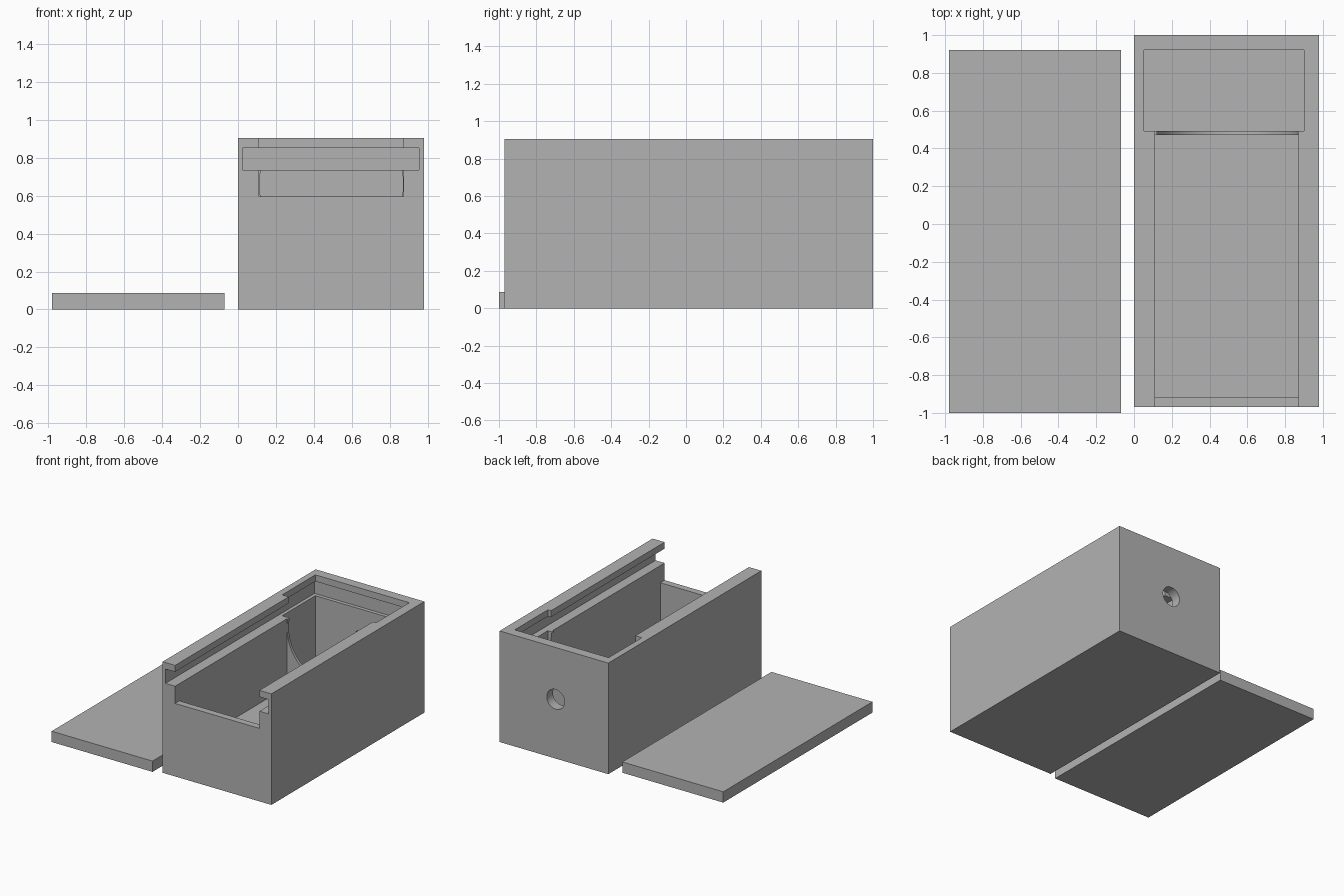
import bpy
import math

if "Cube" in bpy.data.objects:
    bpy.data.objects.remove(bpy.data.objects["Cube"], do_unlink=True)

grey = bpy.data.materials.new("plain grey")
grey.use_nodes = True
grey.diffuse_color = (0.45, 0.45, 0.45, 1)
grey.node_tree.nodes["Principled BSDF"].inputs["Base Color"].default_value = (0.45, 0.45, 0.45, 1)


def block(name, low, high):
    """Box between two opposite corners."""
    bpy.ops.mesh.primitive_cube_add(size=1, location=[(a + b) / 2 for a, b in zip(low, high)])
    ob = bpy.context.object
    ob.name = name
    ob.scale = [b - a for a, b in zip(low, high)]
    bpy.ops.object.transform_apply(location=True, rotation=False, scale=True)
    ob.data.materials.append(grey)
    return ob


def rod(name, x, z, radius, y0, y1):
    """Cylinder along y."""
    bpy.ops.mesh.primitive_cylinder_add(vertices=96, radius=radius, depth=y1 - y0,
                                        location=(x, (y0 + y1) / 2, z),
                                        rotation=(math.pi / 2, 0, 0))
    ob = bpy.context.object
    ob.name = name
    bpy.ops.object.transform_apply(location=True, rotation=True, scale=True)
    ob.data.materials.append(grey)
    return ob


def carve(target, cutter):
    cutter.hide_render = True
    mod = target.modifiers.new(cutter.name, "BOOLEAN")
    mod.operation = "DIFFERENCE"
    mod.solver = "EXACT"
    mod.object = cutter
    bpy.context.view_layer.objects.active = target
    bpy.ops.object.modifier_apply(modifier=mod.name)
    bpy.data.objects.remove(cutter, do_unlink=True)


# Loose sliding lid lying beside the box
block("sliding_lid", (-0.98, -1, 0), (-0.07, 0.92, 0.088))

# Box body
box = block("box_body", (0, -0.97, 0), (0.98, 1, 0.905))

# Groove for the lid, open at the front
carve(box, block("lid_groove", (0.025, -1.1, 0.735), (0.953, 0.95, 0.852)))

# Main compartment, and the open front above its low front wall
carve(box, block("main_compartment", (0.112, -0.915, 0.18), (0.872, 0.47, 1.1)))
carve(box, block("front_opening", (0.112, -1.1, 0.595), (0.872, -0.8, 1.1)))

# Rear compartment
carve(box, block("rear_compartment", (0.053, 0.493, 0.06), (0.9, 0.92, 1.1)))

# Top opening above the divider, round cut in the divider
carve(box, block("divider_top_gap", (0.112, 0.4, 0.8), (0.872, 0.6, 1.1)))
carve(box, rod("divider_arch", 0.492, 0.66, 0.379, 0.44, 0.52))

# Cable hole through the back wall
carve(box, rod("cable_hole", 0.475, 0.483, 0.08, 0.85, 1.1))

bpy.ops.object.select_all(action="DESELECT")
box.select_set(True)
bpy.context.view_layer.objects.active = box
bpy.ops.object.shade_smooth_by_angle(angle=math.radians(30))
